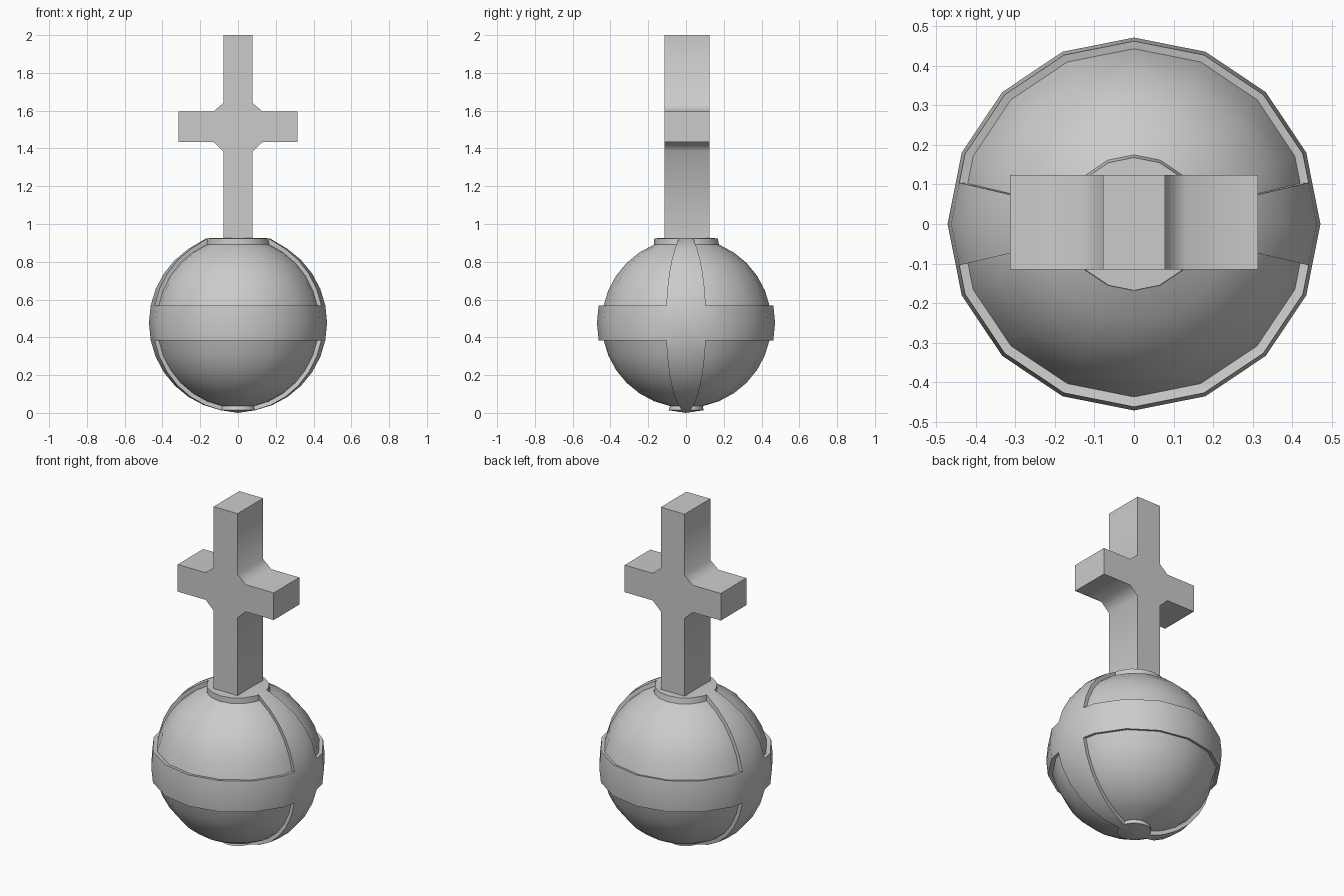
import bpy, bmesh
from math import radians, sin, cos, atan2, hypot, degrees, pi
from mathutils import Vector

if "Cube" in bpy.data.objects:
    bpy.data.objects.remove(bpy.data.objects["Cube"])

R, CZ = 0.4715, 0.4765        # globe radius and centre height
HALF = radians(13.3)          # half width of the meridian strap


def add_object(name, bm, angle):
    bmesh.ops.recalc_face_normals(bm, faces=bm.faces[:])
    mesh = bpy.data.meshes.new(name)
    bm.to_mesh(mesh)
    bm.free()
    obj = bpy.data.objects.new(name, mesh)
    bpy.context.collection.objects.link(obj)
    bpy.ops.object.select_all(action='DESELECT')
    bpy.context.view_layer.objects.active = obj
    obj.select_set(True)
    bpy.ops.object.shade_smooth_by_angle(angle=radians(angle))
    return obj


# Globe: 16-sided sphere, cut along the edges of the meridian strap
bm = bmesh.new()
bmesh.ops.create_uvsphere(bm, u_segments=16, v_segments=16, radius=R)
for a in (HALF, -HALF):
    bmesh.ops.bisect_plane(bm, geom=bm.verts[:] + bm.edges[:] + bm.faces[:],
                           plane_co=(0, 0, 0), plane_no=(-sin(a), cos(a), 0))


def is_panel(f):
    c = f.calc_center_median()
    lat = degrees(atan2(c.z, hypot(c.x, c.y)))
    lon = atan2(abs(c.y), abs(c.x))
    return lon > HALF and (12 < lat < 67 or -78 < lat < -12)


# Recessed panels between the straps, the belt and the two caps
panels = [f for f in bm.faces if is_panel(f)]
old = set(bm.verts)
bmesh.ops.inset_region(bm, faces=panels, thickness=0.0, depth=0.0,
                       use_boundary=True, use_even_offset=False)
inner = {v for f in panels for v in f.verts}
for v in bm.verts:
    if v in inner:
        v.co *= 0.952
        v.co.y += 0.003
    elif v.co.z > 0.43:       # flattened top cap
        s = 0.168 / 0.1804
        v.co = Vector((v.co.x * s, v.co.y * s, 0.924 + 0.1 * (v.co.z - 0.435) - CZ))
    elif v.co.z < -R + 0.001:  # foot
        v.co.z = -CZ
    v.co.z += CZ
add_object("globe", bm, 35)

# Cross: right half profile mirrored, then extruded in depth
half = [(0.078, 0.9), (0.078, 1.385), (0.131, 1.435), (0.314, 1.435),
        (0.314, 1.595), (0.131, 1.595), (0.078, 1.64), (0.078, 2.0)]
profile = half + [(-x, z) for x, z in reversed(half)]
bm = bmesh.new()
face = bm.faces.new([bm.verts.new((x, -0.115, z)) for x, z in profile])
ext = bmesh.ops.extrude_face_region(bm, geom=[face], use_keep_orig=True)
bmesh.ops.translate(bm, vec=(0, 0.239, 0),
                    verts=[g for g in ext["geom"] if isinstance(g, bmesh.types.BMVert)])
add_object("cross", bm, 55)
